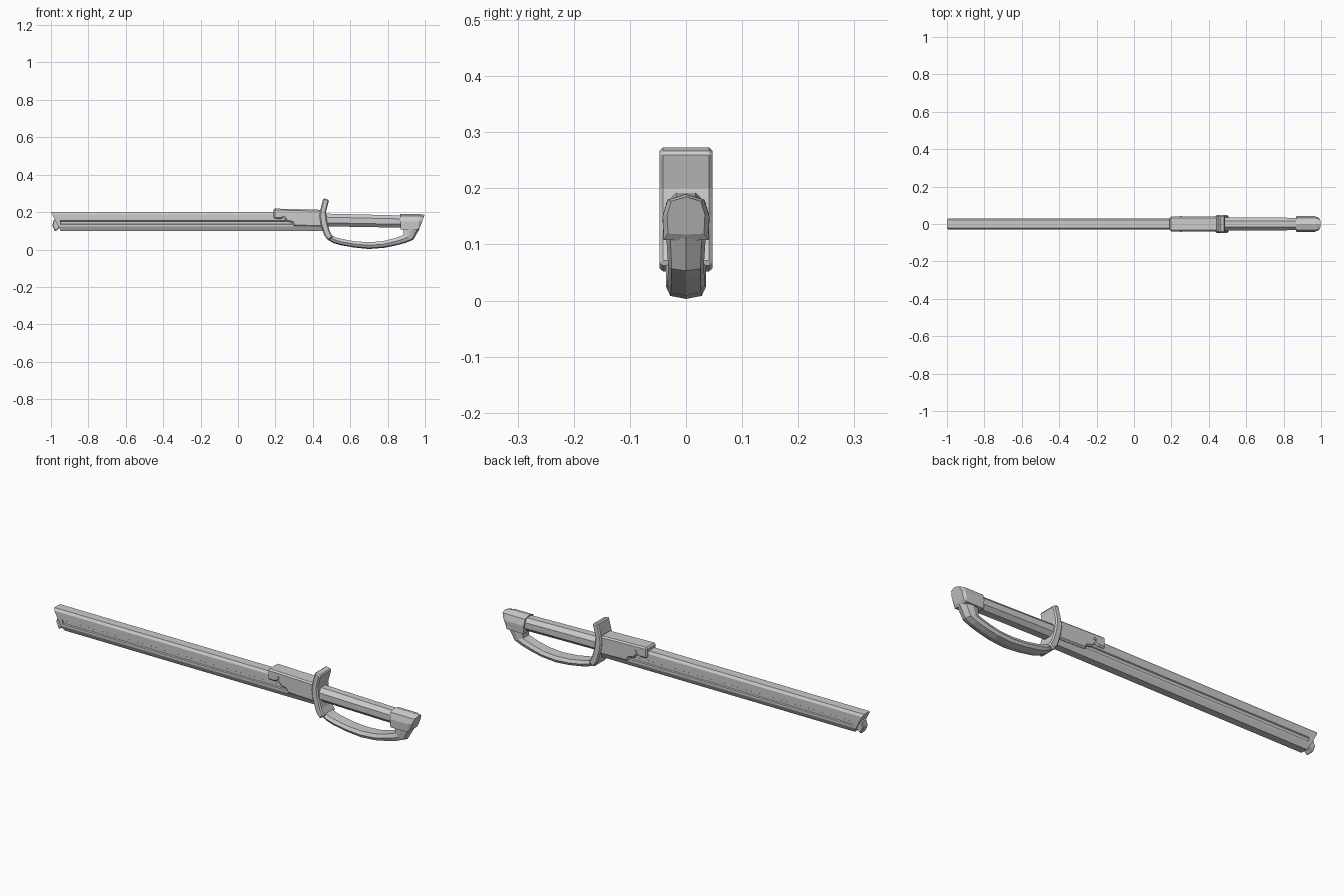
import bpy, bmesh
from mathutils import Vector


def loft(name, rings):
    """Skin a list of equally sized point rings and cap both ends."""
    bm = bmesh.new()
    vr = [[bm.verts.new(p) for p in r] for r in rings]
    n = len(vr[0])
    for a, b in zip(vr, vr[1:]):
        for i in range(n):
            j = (i + 1) % n
            bm.faces.new((a[i], a[j], b[j], b[i]))
    bm.faces.new(vr[0])
    bm.faces.new(vr[-1][::-1])
    bmesh.ops.recalc_face_normals(bm, faces=bm.faces)
    me = bpy.data.meshes.new(name)
    bm.to_mesh(me)
    bm.free()
    ob = bpy.data.objects.new(name, me)
    bpy.context.collection.objects.link(ob)
    return ob


def prism(name, profile, half, cy=0.0):
    """Extrude a side profile (x, z) across y."""
    return loft(name, [[(x, cy + s * half, z) for x, z in profile] for s in (-1, 1)])


def mirrored(half):
    """Close a half section (y, z), listed top to bottom, around y = 0."""
    return half + [(-y, z) for y, z in reversed(half) if y > 0]


def chamfer(ob, width):
    m = ob.modifiers.new("chamfer", 'BEVEL')
    m.width = width
    m.segments = 1
    m.limit_method = 'ANGLE'
    m.angle_limit = 1.2


# Long straight blade: flat spine, slanted end, recessed groove on both sides
blade_half = [(0.022, 0.200), (0.030, 0.188), (0.030, 0.154), (0.025, 0.151),
              (0.025, 0.137), (0.030, 0.134), (0.030, 0.122), (0.018, 0.098)]
groove = {0.025: 0.030}


def blade_ring(x, slant=0.0, filled=False):
    return [(x + slant * (0.2 - z),
             (1 if y > 0 else -1) * groove.get(abs(y), abs(y)) if filled else y, z)
            for y, z in mirrored(blade_half)]


loft("blade", [blade_ring(-1.0, 0.52, True), blade_ring(-0.961, 0.2, True),
               blade_ring(-0.959, 0.2), blade_ring(0.46)])

# Small hooked tip poking out of the slanted end
tip = prism("blade_tip", [(-0.975, 0.162), (-0.985, 0.157), (-0.993, 0.130), (-0.978, 0.095),
                          (-0.955, 0.115), (-0.950, 0.150)], 0.02)
chamfer(tip, 0.004)

# Collar wrapping the blade, with stepped lower edge
collar = prism("collar", [(0.190, 0.219), (0.190, 0.165), (0.230, 0.164), (0.245, 0.171),
                          (0.262, 0.150), (0.290, 0.144), (0.300, 0.125), (0.455, 0.120),
                          (0.455, 0.212)], 0.039)
chamfer(collar, 0.007)
for s in (-1, 1):
    prism("collar_stud", [(0.245, 0.183), (0.255, 0.183), (0.255, 0.193), (0.245, 0.193)],
          0.003, s * 0.041)

# Curved cross guard
guard = prism("guard", [(0.456, 0.275), (0.442, 0.220), (0.436, 0.180), (0.442, 0.136),
                        (0.460, 0.078), (0.480, 0.049), (0.508, 0.066), (0.490, 0.100),
                        (0.476, 0.150), (0.470, 0.200), (0.487, 0.265)], 0.047)
chamfer(guard, 0.006)


# Octagonal grip, slightly tapering towards the pommel
def grip_ring(x, top, bottom, w):
    h = top - bottom
    return [(x, y, z) for y, z in mirrored(
        [(0.017, top), (w, top - 0.28 * h), (w, bottom + 0.28 * h), (0.017, bottom)])]


loft("grip", [grip_ring(0.465, 0.192, 0.124, 0.036), grip_ring(0.875, 0.182, 0.117, 0.033)])


# Faceted pommel cap with a sloping, chamfered end
def pommel_ring(x, lean, k, drop):
    half = [(0.0, 0.190), (0.033, 0.180), (0.042, 0.150), (0.040, 0.108), (0.0, 0.106)]
    return [(x - lean * (0.19 - z), y * k, 0.15 + (z - 0.15) * k - drop)
            for y, z in mirrored(half)]


loft("pommel", [pommel_ring(0.866, -0.05, 1.0, 0.0), pommel_ring(0.972, 0.1, 0.99, 0.0),
                pommel_ring(0.998, 0.3, 0.80, -0.003)])

# Knuckle bow: swept six sided bar given by (outer x, z, inner x, z, half width)
stations = [(0.480, 0.052, 0.500, 0.076, 0.036),
            (0.510, 0.035, 0.522, 0.065, 0.036),
            (0.545, 0.024, 0.552, 0.057, 0.036),
            (0.620, 0.011, 0.622, 0.044, 0.036),
            (0.700, 0.003, 0.700, 0.039, 0.035),
            (0.780, 0.009, 0.770, 0.044, 0.034),
            (0.845, 0.022, 0.825, 0.057, 0.033),
            (0.900, 0.037, 0.864, 0.069, 0.032),
            (0.938, 0.053, 0.884, 0.078, 0.032),
            (0.972, 0.112, 0.886, 0.108, 0.035)]
rings = []
for ox, oz, ix, iz, w in stations:
    o, i = Vector((ox, 0, oz)), Vector((ix, 0, iz))
    section = [(0.0, 0.0), (0.80 * w, 0.15), (w, 0.55), (0.75 * w, 1.0)]
    full = section + [(-y, t) for y, t in reversed(section[1:])]
    rings.append([o.lerp(i, t) + Vector((0, y, 0)) for y, t in full])
loft("knuckle_bow", rings)
